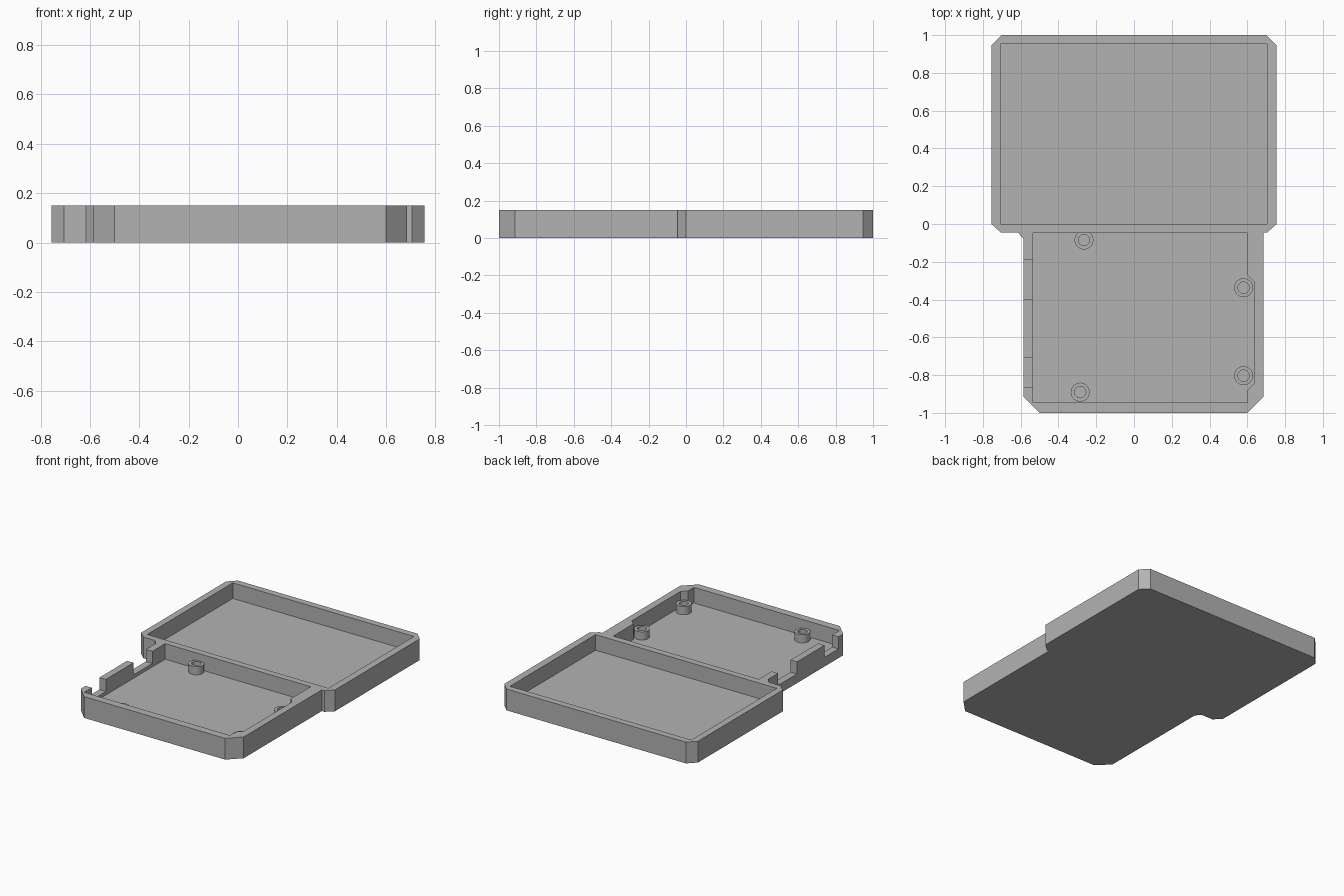
import bpy, bmesh
from math import tau
from mathutils import Matrix, Vector

if "Cube" in bpy.data.objects:
    bpy.data.objects.remove(bpy.data.objects["Cube"])

HEIGHT, FLOOR, NOTCH = 0.15, 0.04, 0.065

grey = bpy.data.materials.new("plain_grey")
grey.use_nodes = True
color = (0.45, 0.45, 0.45, 1)
grey.diffuse_color = color
grey.node_tree.nodes["Principled BSDF"].inputs["Base Color"].default_value = color


def finish(name, bm):
    bmesh.ops.recalc_face_normals(bm, faces=bm.faces)
    mesh = bpy.data.meshes.new(name)
    bm.to_mesh(mesh)
    bm.free()
    mesh.materials.append(grey)
    obj = bpy.data.objects.new(name, mesh)
    bpy.context.collection.objects.link(obj)
    return obj


def prism(name, outline, z0, z1):
    bm = bmesh.new()
    face = bm.faces.new([bm.verts.new((x, y, z0)) for x, y in outline])
    top = bmesh.ops.extrude_face_region(bm, geom=[face])["geom"]
    verts = [v for v in top if isinstance(v, bmesh.types.BMVert)]
    bmesh.ops.translate(bm, verts=verts, vec=(0, 0, z1 - z0))
    return finish(name, bm)


def rect(x0, x1, y0, y1):
    return [(x0, y0), (x1, y0), (x1, y1), (x0, y1)]


def cut(target, outline, z0):
    cutter = prism("cutter", outline, z0, HEIGHT + 0.1)
    cutter.hide_render = True
    mod = target.modifiers.new("cut", "BOOLEAN")
    mod.operation, mod.solver, mod.object = "DIFFERENCE", "EXACT", cutter
    bpy.context.view_layer.objects.active = target
    bpy.ops.object.modifier_apply(modifier=mod.name)
    bpy.data.objects.remove(cutter)


# Two-part tray body with chamfered corners
tray = prism("tray_body", [
    (-0.70, 1), (-0.755, 0.945), (-0.755, 0), (-0.705, -0.045),
    (-0.615, -0.045), (-0.585, -0.08), (-0.585, -0.915), (-0.50, -1),
    (0.60, -1), (0.685, -0.915), (0.685, -0.045), (0.705, -0.045),
    (0.755, 0), (0.755, 0.945), (0.70, 1)], 0, HEIGHT)

# Rear pocket, and front pocket with a relieved side wall
cut(tray, rect(-0.708, 0.705, 0, 0.953), FLOOR)
cut(tray, [(-0.535, -0.945), (0.60, -0.945), (0.60, -0.88), (0.635, -0.845),
           (0.635, -0.305), (0.60, -0.27), (0.60, -0.047), (-0.535, -0.047)], FLOOR)

# Connector notches in the side wall
for y0, y1 in ((-0.862, -0.708), (-0.40, -0.19)):
    cut(tray, rect(-0.65, -0.52, y0, y1), NOTCH)

# Hollow screw posts
for i, (x, y) in enumerate([(-0.265, -0.085), (0.58, -0.337),
                            (0.58, -0.803), (-0.285, -0.89)]):
    bm = bmesh.new()
    ring = [bm.verts.new((r, 0, z)) for r, z in
            ((0.03, FLOOR), (0.05, FLOOR), (0.05, 0.097), (0.03, 0.097))]
    edges = [bm.edges.new((ring[k], ring[(k + 1) % 4])) for k in range(4)]
    bmesh.ops.spin(bm, geom=ring + edges, cent=(0, 0, 0), axis=(0, 0, 1),
                   angle=tau, steps=32, use_merge=True)
    bmesh.ops.remove_doubles(bm, verts=bm.verts, dist=0.0001)
    bmesh.ops.transform(bm, matrix=Matrix.Translation(Vector((x, y, 0))), verts=bm.verts)
    post = finish(f"screw_post_{i + 1}", bm)
    bpy.ops.object.select_all(action="DESELECT")
    post.select_set(True)
    bpy.context.view_layer.objects.active = post
    bpy.ops.object.shade_smooth_by_angle()
